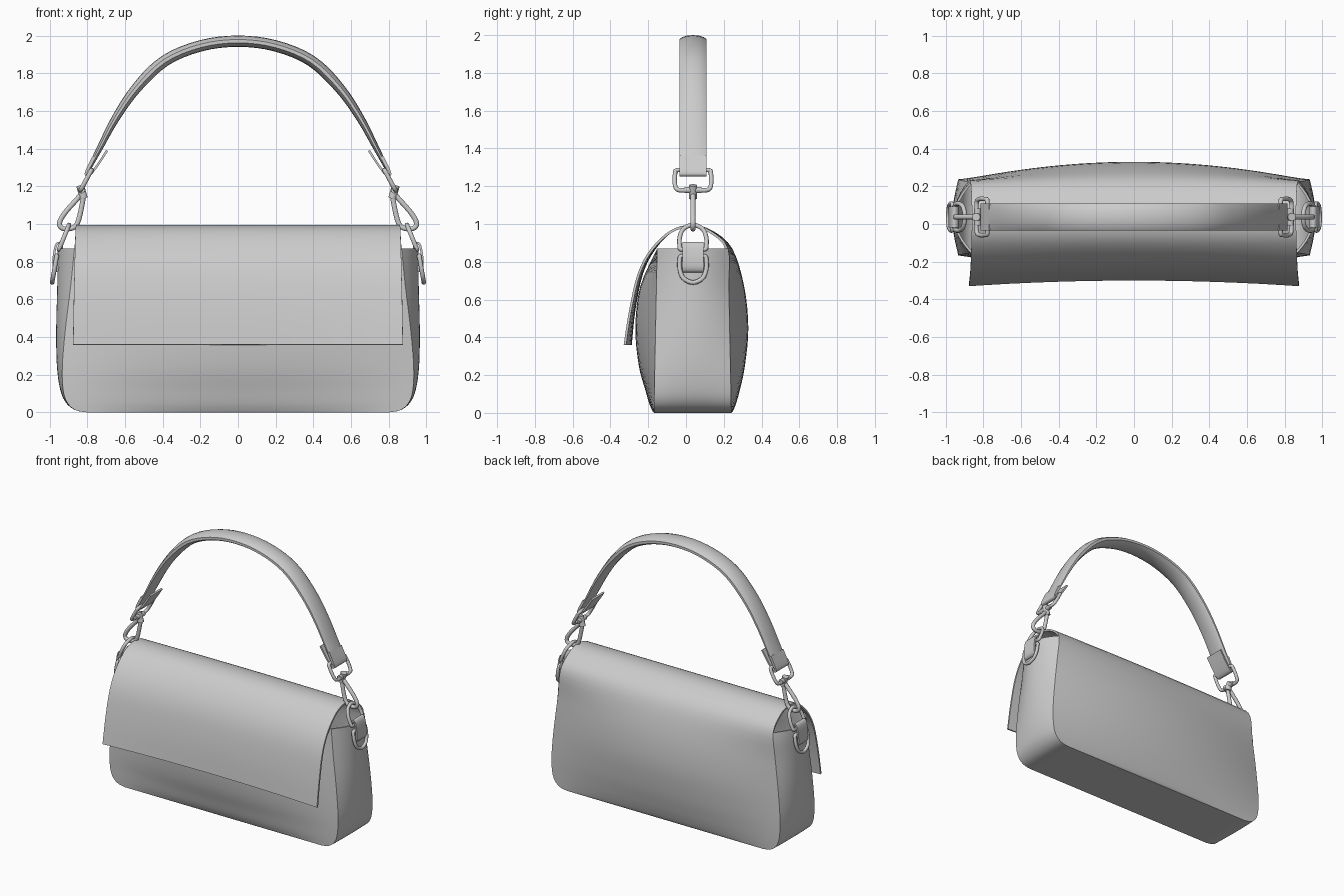
import bpy, bmesh
from mathutils import Vector

if "Cube" in bpy.data.objects:
    bpy.data.objects.remove(bpy.data.objects["Cube"])

CY = 0.037          # centre line of strap and hardware in y


def spline(pts, k=4, cyclic=False):
    """Catmull-Rom resample, k steps per segment."""
    p = [Vector(q) for q in pts]
    n = len(p)
    get = (lambda i: p[i % n]) if cyclic else (lambda i: p[max(0, min(n - 1, i))])
    out = []
    for i in range(n if cyclic else n - 1):
        a, b, c, d = (get(i + j) for j in (-1, 0, 1, 2))
        for s in range(k):
            t = s / k
            out.append(0.5 * (2 * b + (c - a) * t + (2 * a - 5 * b + 4 * c - d) * t**2
                              + (3 * b - a - 3 * c + d) * t**3))
    if not cyclic:
        out.append(p[-1].copy())
    return out


def add_grid(bm, rows, wrap=False):
    vs = [[bm.verts.new(c) for c in r] for r in rows]
    m = len(rows[0])
    for a, b in zip(vs, vs[1:]):
        for j in range(m if wrap else m - 1):
            bm.faces.new((a[j], a[(j + 1) % m], b[(j + 1) % m], b[j]))
    return vs


def finish(name, bm, thickness=0, offset=-1.0, angle=0.6):
    me = bpy.data.meshes.new(name)
    bm.to_mesh(me)
    bm.free()
    ob = bpy.data.objects.new(name, me)
    bpy.context.collection.objects.link(ob)
    if thickness:
        m = ob.modifiers.new("thickness", 'SOLIDIFY')
        m.thickness, m.offset = thickness, offset
    bpy.ops.object.select_all(action='DESELECT')
    ob.select_set(True)
    bpy.context.view_layer.objects.active = ob
    if thickness:
        bpy.ops.object.modifier_apply(modifier="thickness")
    bpy.ops.object.shade_smooth_by_angle(angle=angle)
    return ob


def tube(name, pts, r, cyclic=True):
    """Round wire along a path of 3D points."""
    cu = bpy.data.curves.new(name, 'CURVE')
    cu.dimensions = '3D'
    cu.bevel_depth, cu.bevel_resolution, cu.use_fill_caps = r, 3, True
    sp = cu.splines.new('POLY')
    sp.points.add(len(pts) - 1)
    for q, c in zip(sp.points, pts):
        q.co = (*c, 1)
    sp.use_cyclic_u = cyclic
    ob = bpy.data.objects.new(name, cu)
    bpy.context.collection.objects.link(ob)
    bpy.ops.object.select_all(action='DESELECT')
    ob.select_set(True)
    bpy.context.view_layer.objects.active = ob
    bpy.ops.object.convert(target='MESH')
    bpy.ops.object.shade_smooth_by_angle(angle=0.8)


def ring(name, shape, a, b, half, s):
    """Wire ring in the plane of y and the line a -> b (x, z)."""
    a, b = Vector(a), Vector(b)
    pts = []
    for u, t in spline(shape, 4, True):
        p = a.lerp(b, t)
        pts.append((s * p.x, CY + u * half, p.y))
    tube(name, pts, 0.012)


def strip(name, prof, half, s, thick):
    """Leather strip: x-z profile extruded along y."""
    bm = bmesh.new()
    add_grid(bm, [[(s * p.x, CY + v * half, p.y) for v in (-1, 0, 1)] for p in spline(prof, 4)])
    finish(name, bm, thick, 0.0)


# ---- bag body and flap: rows of (centre y, edge y, z, half width)
EDGE = [(0, .80), (.012, .86), (.05, .905), (.12, .928), (.25, .932), (.45, .915), (.67, .888), (.87, .868)]
FRONT_Y = [-.17, -.178, -.195, -.215, -.25, -.268, -.242, -.152]
BACK_Y = [.24, .25, .265, .285, .312, .33, .308, .245]
front = [(yc, -.17 + .02 * z, z, w) for yc, (z, w) in zip(FRONT_Y, EDGE)]
back = [(yc, .24 - .02 * z, z, w) for yc, (z, w) in zip(BACK_Y, EDGE)]
back += [(.14, .13, .965, .862), (.03, .03, .995, .86), (-.08, -.08, .967, .862), (-.175, -.185, .87, .865),
         (-.24, -.255, .74, .868), (-.28, -.30, .55, .872), (-.30, -.33, .36, .875)]
front, back = spline(front), spline(back)
NU, NV = 24, 12
US = [2 * i / NU - 1 for i in range(NU + 1)]
VS = [i / NV for i in range(NV + 1)]

bm = bmesh.new()
for rows in (front, back):
    add_grid(bm, [[(u * w, ye + (yc - ye) * (1 - u * u), z) for u in US] for yc, ye, z, w in rows])
# gussets bulge outward towards the open top
for s in (1, -1):
    side = []
    for f, b in zip(front, back):
        row = []
        for v in VS:
            p = f.lerp(b, v)
            bulge = .09 * (max(p[2], 0) / .87) ** .9 * 4 * v * (1 - v)
            row.append((s * (p[3] + bulge), p[1], p[2]))
        side.append(row)
    add_grid(bm, side)
# bottom
add_grid(bm, [[(u * .80, -.17 + .41 * v, 0) for u in US] for v in VS])
bmesh.ops.remove_doubles(bm, verts=bm.verts, dist=1e-4)
bmesh.ops.recalc_face_normals(bm, faces=bm.faces)
base = min(bm.faces, key=lambda f: f.calc_center_median().z)
if base.normal.z > 0:
    bmesh.ops.reverse_faces(bm, faces=bm.faces)
finish("bag_body_and_flap", bm, .013)

# ---- padded strap, lens-shaped section thinning to flat ends
half = [(.795, 1.285), (.735, 1.40), (.65, 1.56), (.54, 1.72), (.39, 1.865), (.2, 1.945), (0, 1.97)]
path = spline([(-x, z) for x, z in half] + half[-2::-1], 4)
SECTION = [(1, .3), (.8, .62), (.45, .9), (0, 1), (-.45, .9), (-.8, .62), (-1, .3)]
SECTION += [(y, -n) for y, n in reversed(SECTION)]
bm = bmesh.new()
rows = []
for i, p in enumerate(path):
    t = (path[min(i + 1, len(path) - 1)] - path[max(i - 1, 0)]).normalized()
    n = Vector((-t.y, t.x))
    fade = min(1, min(i, len(path) - 1 - i) / 14)
    h = .010 + .020 * fade
    rows.append([(p.x + n.x * h * k, CY + .072 * y, p.y + n.y * h * k) for y, k in SECTION])
vs = add_grid(bm, rows, wrap=True)
bm.faces.new(vs[0])
bm.faces.new(vs[-1])
bmesh.ops.recalc_face_normals(bm, faces=bm.faces)
finish("shoulder_strap", bm)

# ---- hardware, repeated on both sides
D_RING = [(-.85, 0), (-1, .12), (-1, .5), (-.72, .84), (0, 1), (.72, .84), (1, .5), (1, .12), (.85, 0), (0, 0)]
BOX_RING = [(-.88, 0), (-1, .2), (-1, .75), (-.8, 1), (0, 1), (.8, 1), (1, .75), (1, .2), (.88, 0), (0, 0)]
HOOK = [(.822, 1.16), (.865, 1.12), (.925, 1.05), (.948, 1.0), (.925, .975), (.875, .98), (.85, 1.01), (.83, 1.09)]
for s, tag in ((1, "right"), (-1, "left")):
    strip("strap_fold_" + tag, [(.765, 1.36), (.80, 1.29), (.807, 1.262), (.785, 1.262), (.74, 1.32), (.695, 1.39)],
          .072, s, .012)
    ring("swivel_ring_" + tag, BOX_RING, (.778, 1.285), (.835, 1.18), .095, s)
    tube("swivel_post_" + tag, [(s * .838, CY, 1.205), (s * .818, CY, 1.135)], .022, False)
    tube("swivel_pin_" + tag, [(s * .83, CY - .045, 1.18), (s * .83, CY + .045, 1.18)], .018, False)
    tube("snap_hook_" + tag, [(s * x, CY, z) for x, z in spline(HOOK, 4, True)], .014)
    ring("upper_d_ring_" + tag, D_RING, (.95, .865), (.897, .995), .070, s)
    strip("side_tab_" + tag, [(.935, .83), (.935, .88), (.952, .90), (.968, .88), (.978, .82), (.978, .77),
                              (.965, .75), (.95, .77)], .055, s, .012)
    ring("lower_d_ring_" + tag, D_RING, (.962, .83), (.986, .69), .070, s)
